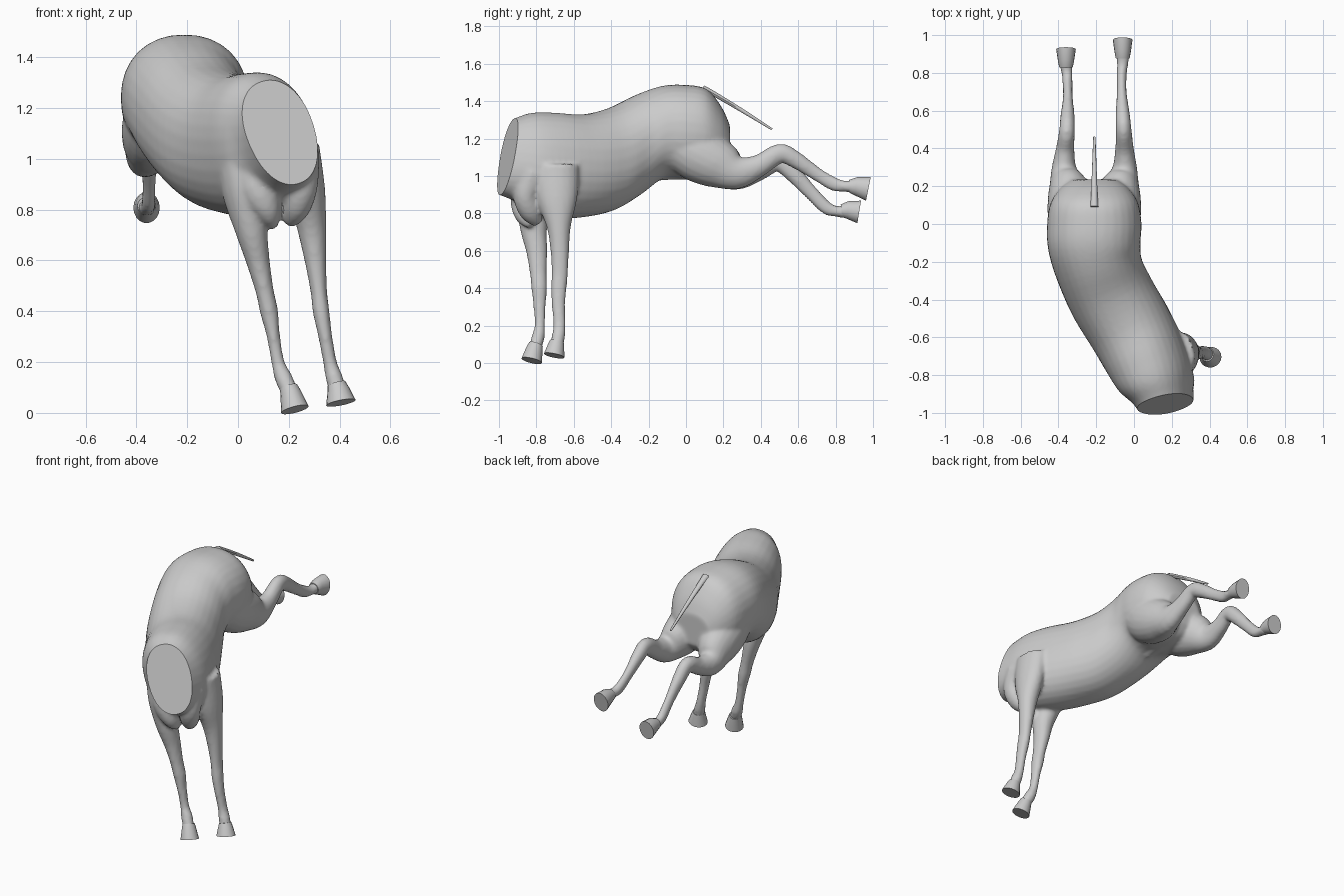
import bpy, bmesh, math
from mathutils import Vector, Matrix

grey = bpy.data.materials.new("grey")
grey.diffuse_color = (0.6, 0.6, 0.6, 1)


def resample(rows, n):
    """Catmull-Rom interpolation of rows of numbers."""
    out = []
    for i in range(len(rows) - 1):
        a, b, c, d = (rows[max(0, min(len(rows) - 1, i + k))] for k in (-1, 0, 1, 2))
        for s in range(n):
            t = s / n
            out.append([0.5 * (2*q + (r-p)*t + (2*p-5*q+4*r-w)*t*t + (3*q-p-3*r+w)*t**3)
                        for p, q, r, w in zip(a, b, c, d)])
    return out + [list(rows[-1])]


def loft(bm, rings, sides=24, power=1.0):
    """Skin rings of (centre, u, v) and close both ends."""
    loops = []
    for c, u, v in rings:
        loop = []
        for k in range(sides):
            a = 2 * math.pi * k / sides
            ca, sa = math.cos(a), math.sin(a)
            loop.append(bm.verts.new(c + u * math.copysign(abs(ca)**power, ca)
                                     + v * math.copysign(abs(sa)**power, sa)))
        loops.append(loop)
    for p, q in zip(loops, loops[1:]):
        for k in range(sides):
            j = (k + 1) % sides
            bm.faces.new((p[k], p[j], q[j], q[k]))
    bm.faces.new(loops[0][::-1])
    bm.faces.new(loops[-1])


def limb(bm, rows, n=4, sides=20):
    """Tube through rows of (x, y, z, sideways radius, in-plane radius)."""
    rows = resample(rows, n) if n > 1 else rows
    pts = [Vector(r[:3]) for r in rows]
    rings = []
    for i, r in enumerate(rows):
        t = (pts[min(i + 1, len(pts) - 1)] - pts[max(i - 1, 0)]).normalized()
        u = Vector((1, 0, 0))
        u = (u - t * u.dot(t)).normalized()
        rings.append((pts[i], u * r[3], t.cross(u) * r[4]))
    loft(bm, rings, sides)


def finish(name, bm, angle=40):
    bmesh.ops.recalc_face_normals(bm, faces=bm.faces)
    me = bpy.data.meshes.new(name)
    bm.to_mesh(me)
    bm.free()
    ob = bpy.data.objects.new(name, me)
    bpy.context.collection.objects.link(ob)
    me.materials.append(grey)
    bpy.ops.object.select_all(action='DESELECT')
    ob.select_set(True)
    bpy.context.view_layer.objects.active = ob
    bpy.ops.object.shade_smooth_by_angle(angle=math.radians(angle))
    return ob


bm = bmesh.new()

# Trunk: x, y, z, half width, half height, yaw, roll
trunk = [(-.21, .235, 1.17, .12, .10, 0, 0), (-.21, .19, 1.19, .18, .18, 0, 0),
         (-.21, .11, 1.225, .232, .24, 0, 0), (-.21, 0, 1.235, .25, .252, 0, 0),
         (-.21, -.12, 1.235, .245, .248, 4, 0), (-.18, -.25, 1.17, .23, .27, 16, 0),
         (-.11, -.4, 1.09, .23, .275, 27, 3), (-.02, -.55, 1.055, .225, .275, 30, 7),
         (.06, -.7, 1.055, .215, .285, 27, 11), (.115, -.82, 1.065, .195, .275, 20, 14),
         (.16, -.92, 1.085, .15, .225, 16, 17), (.19, -1.05, 1.10, .115, .19, 14, 18)]
rings = []
for x, y, z, w, h, yaw, roll in resample(trunk, 4):
    m = Matrix.Rotation(math.radians(yaw), 3, 'Z') @ Matrix.Rotation(math.radians(-roll), 3, 'Y')
    rings.append((Vector((x, y, z)), m @ Vector((w, 0, 0)), m @ Vector((0, 0, h))))
loft(bm, rings, 32, 0.92)

# Hind legs, kicked back
limb(bm, [(-.10, -.06, 1.19, .12, .13), (-.09, .06, 1.12, .128, .15), (-.075, .18, 1.06, .11, .13),
          (-.05, .28, 1.02, .07, .09), (-.05, .39, 1.055, .05, .06), (-.055, .5, 1.12, .042, .053),
          (-.06, .58, 1.09, .038, .046), (-.065, .7, 1.01, .026, .037), (-.065, .79, .957, .027, .037),
          (-.06, .85, .945, .03, .03), (-.06, .9, .945, .038, .038)])
limb(bm, [(-.32, -.06, 1.19, .12, .13), (-.33, .06, 1.12, .128, .15), (-.345, .18, 1.06, .11, .13),
          (-.37, .28, 1.01, .07, .085), (-.365, .39, 1.03, .05, .055), (-.355, .49, 1.075, .042, .05),
          (-.352, .57, 1.015, .038, .046), (-.35, .67, .91, .026, .038), (-.352, .75, .83, .027, .036),
          (-.356, .81, .81, .03, .029), (-.36, .85, .81, .038, .038)])

# Forelegs
limb(bm, [(0, -.78, 1.05, .09, .13), (.02, -.8, .88, .085, .115), (.05, -.815, .73, .065, .075),
          (.078, -.798, .6, .047, .057), (.105, -.79, .48, .036, .045), (.122, -.785, .4, .036, .042),
          (.138, -.783, .31, .027, .034), (.157, -.782, .2, .026, .028), (.178, -.79, .14, .035, .035),
          (.2, -.805, .09, .034, .034), (.21, -.81, .06, .038, .038)])
limb(bm, [(.235, -.70, 1.05, .085, .13), (.268, -.69, .88, .075, .11), (.29, -.68, .73, .058, .065),
          (.305, -.675, .6, .043, .05), (.318, -.675, .48, .033, .044), (.327, -.68, .4, .033, .042),
          (.342, -.682, .31, .028, .036), (.362, -.677, .2, .027, .033), (.378, -.683, .14, .034, .036),
          (.39, -.69, .1, .034, .035), (.397, -.697, .075, .038, .038)])

# Breast muscles either side of the chest, and the sheath
limb(bm, [(.05, -.82, 1.02, .09, .1), (.08, -.87, .88, .075, .07), (.12, -.86, .79, .05, .055),
          (.14, -.82, .74, .02, .03)])
limb(bm, [(.25, -.82, 1.02, .07, .09), (.25, -.86, .9, .065, .065), (.23, -.83, .81, .055, .06),
          (.2, -.79, .75, .03, .03)])
limb(bm, [(-.21, .02, 1.02, .05, .04), (-.21, -.07, 1.005, .035, .025), (-.21, -.13, .99, .02, .015)])

# Fuse into one skin
skin = finish("raw_body", bm)
rm = skin.modifiers.new("fuse", 'REMESH')
rm.mode = 'VOXEL'
rm.voxel_size = 0.011
sm = skin.modifiers.new("soften", 'SMOOTH')
sm.factor = 0.5
sm.iterations = 6
dg = bpy.context.evaluated_depsgraph_get()
bm = bmesh.new()
bm.from_mesh(skin.evaluated_get(dg).to_mesh())
bpy.data.objects.remove(skin)

# Flat cut across the neck
cut = bmesh.ops.bisect_plane(bm, geom=bm.verts[:] + bm.edges[:] + bm.faces[:],
                             plane_co=(.06, -.985, 1.1), plane_no=(.26, -.935, .24), clear_outer=True)
rim = [e for e in cut['geom_cut'] if isinstance(e, bmesh.types.BMEdge)]
bmesh.ops.holes_fill(bm, edges=rim, sides=0)
finish("body", bm)

# Hooves: flared, with a flat sole
hooves = {
    "hind_hoof_right": [(-.06, .875, .945, .036, .036), (-.06, .91, .945, .043, .05), (-.06, .975, .932, .052, .066)],
    "hind_hoof_left": [(-.36, .83, .815, .036, .034), (-.36, .865, .818, .043, .048), (-.36, .926, .808, .052, .062)],
    "front_hoof_left": [(.2, -.802, .1, .036, .038), (.208, -.81, .075, .042, .045), (.224, -.825, .013, .056, .056)],
    "front_hoof_right": [(.388, -.69, .115, .036, .038), (.395, -.695, .09, .044, .045), (.405, -.705, .04, .059, .056)],
}
for name, rows in hooves.items():
    bm = bmesh.new()
    limb(bm, rows, 1, 18)
    finish(name, bm)

# Tail dock
bm = bmesh.new()
limb(bm, [(-.21, .09, 1.47, .022, .016), (-.21, .14, 1.445, .018, .014), (-.21, .3, 1.35, .012, .011),
          (-.21, .46, 1.25, .006, .006)], 3, 10)
finish("tail", bm)
